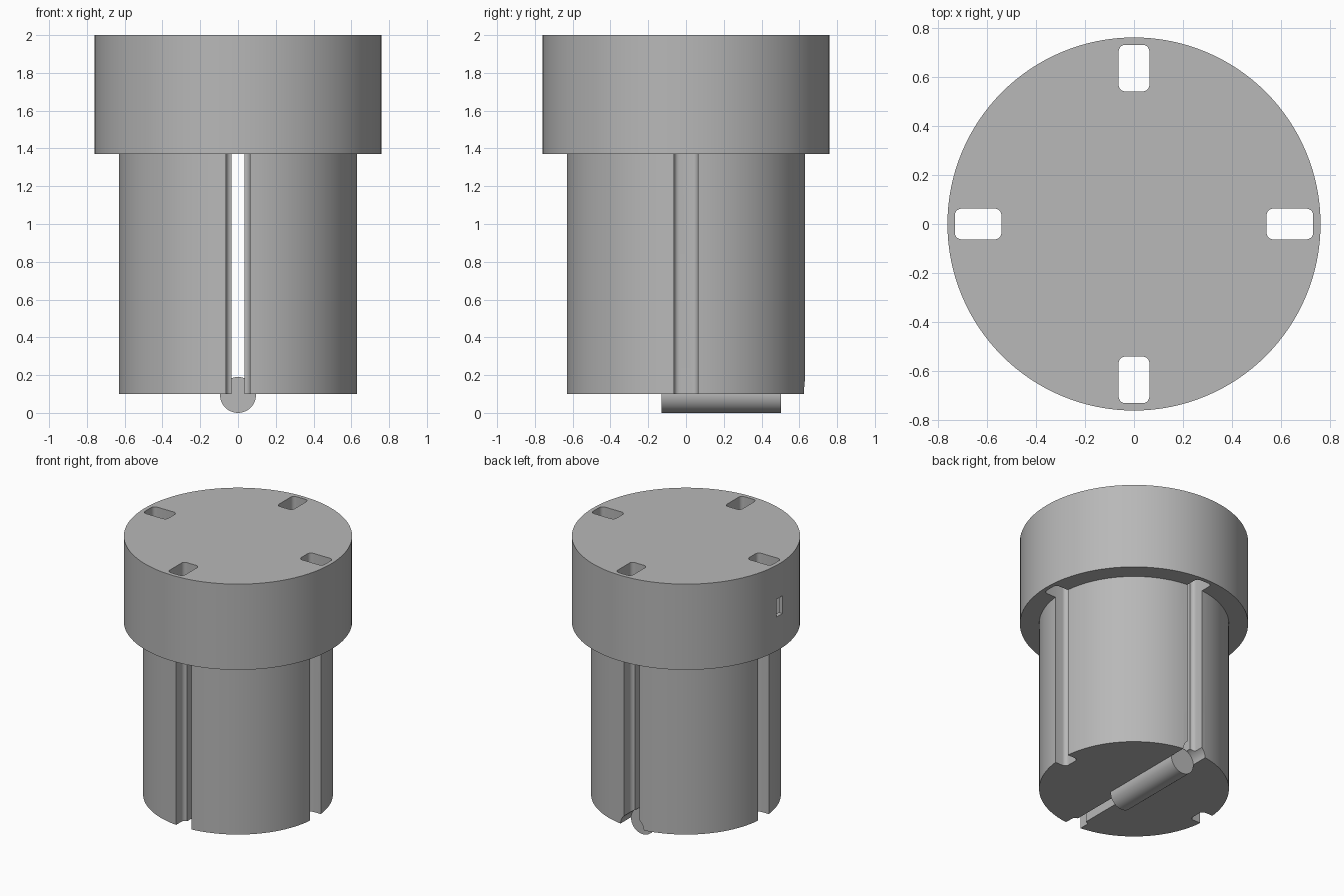
import bpy, bmesh, math
from mathutils import Matrix, Vector

default = bpy.data.objects.get("Cube")
if default:
    bpy.data.objects.remove(default, do_unlink=True)

grey = bpy.data.materials.new("plain grey")
grey.use_nodes = True
colour = (0.48, 0.48, 0.48, 1)
grey.diffuse_color = colour
grey.node_tree.nodes["Principled BSDF"].inputs["Base Color"].default_value = colour

HEAD_R, BODY_R = 0.76, 0.632
BASE_Z, STEP_Z, TOP_Z = 0.1, 1.37, 2.0
ROD_R, ROD_BACK = 0.095, 0.5


def make_object(name, bm):
    bmesh.ops.recalc_face_normals(bm, faces=bm.faces)
    mesh = bpy.data.meshes.new(name)
    bm.to_mesh(mesh)
    bm.free()
    mesh.materials.append(grey)
    obj = bpy.data.objects.new(name, mesh)
    bpy.context.collection.objects.link(obj)
    return obj


def box(name, low, high, bevel=0):
    """Box between two corners, optionally with rounded vertical edges."""
    low, high = Vector(low), Vector(high)
    bm = bmesh.new()
    bmesh.ops.create_cube(bm, size=1, matrix=Matrix.Translation((low + high) / 2)
                          @ Matrix.Diagonal((*(high - low), 1)))
    if bevel:
        edges = [e for e in bm.edges if abs(e.verts[0].co.z - e.verts[1].co.z) > 0.1]
        bmesh.ops.bevel(bm, geom=edges, offset=bevel, segments=5, profile=0.5, affect='EDGES')
    return make_object(name, bm)


def cylinder_y(name, radius, y0, y1):
    """Cylinder lying along y, resting on the ground."""
    bm = bmesh.new()
    bmesh.ops.create_cone(bm, cap_ends=True, segments=64, radius1=radius, radius2=radius,
                          depth=y1 - y0, matrix=Matrix.Translation((0, (y0 + y1) / 2, radius))
                          @ Matrix.Rotation(math.pi / 2, 4, 'X'))
    return make_object(name, bm)


def select(obj):
    bpy.ops.object.select_all(action='DESELECT')
    obj.select_set(True)
    bpy.context.view_layer.objects.active = obj


def cut(target, cutter):
    select(target)
    mod = target.modifiers.new("cut", 'BOOLEAN')
    mod.operation, mod.solver, mod.object = 'DIFFERENCE', 'EXACT', cutter
    bpy.ops.object.modifier_apply(modifier=mod.name)
    bpy.data.objects.remove(cutter, do_unlink=True)


# Stepped body: narrow barrel under a wide head, turned from one profile
bm = bmesh.new()
profile = [(0, BASE_Z), (BODY_R, BASE_Z), (BODY_R, STEP_Z),
           (HEAD_R, STEP_Z), (HEAD_R, TOP_Z), (0, TOP_Z)]
verts = [bm.verts.new((r, 0, z)) for r, z in profile]
edges = [bm.edges.new(pair) for pair in zip(verts, verts[1:])]
bmesh.ops.spin(bm, geom=verts + edges, cent=(0, 0, 0), axis=(0, 0, 1),
               angle=math.tau, steps=128, use_merge=True)
bmesh.ops.remove_doubles(bm, verts=bm.verts, dist=1e-4)
body = make_object("stepped_body", bm)

# Four rounded channels running the full height
for quarter in range(4):
    channel = box("channel_cutter", (0.54, -0.063, -0.1), (0.73, 0.063, 2.1), bevel=0.028)
    channel.data.transform(Matrix.Rotation(quarter * math.pi / 2, 4, 'Z'))
    cut(body, channel)

# Narrow slit from front to back, open at the bottom
cut(body, box("slit_cutter", (-0.035, -0.6, -0.1), (0.035, 0.6, 1.75)))

# Cross passage opening through the head wall on the right side
cut(body, box("passage_cutter", (-0.8, -0.035, 1.62), (0.6, 0.035, 1.75)))

# Round groove behind the rod
cut(body, cylinder_y("groove_cutter", ROD_R, ROD_BACK, 0.75))

# Rod set into the underside
rod = cylinder_y("bottom_rod", ROD_R, -0.13, ROD_BACK + 0.002)

for obj in (body, rod):
    select(obj)
    bpy.ops.object.shade_smooth_by_angle(angle=math.radians(30))
